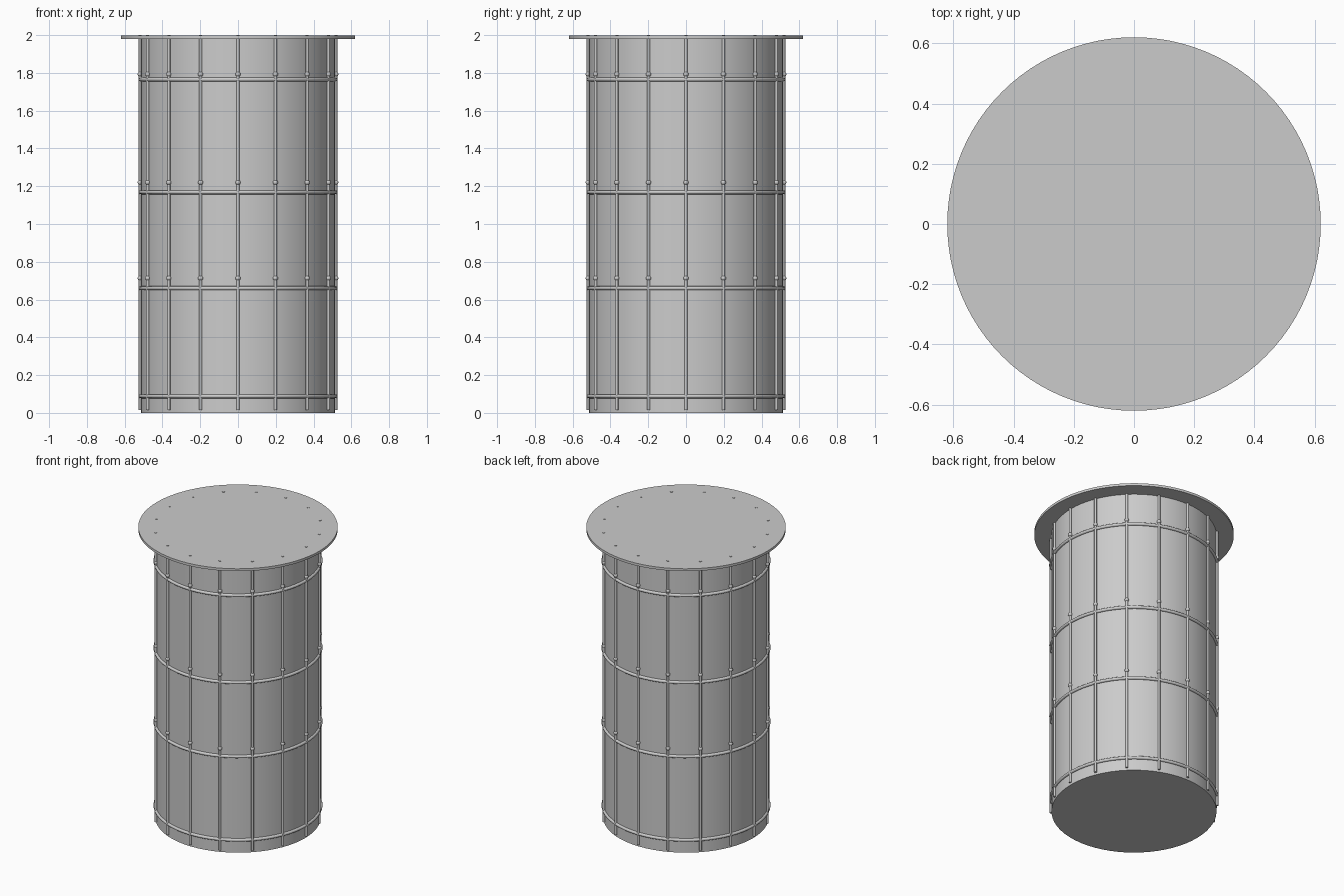
import bpy, math

if "Cube" in bpy.data.objects:
    bpy.data.objects.remove(bpy.data.objects["Cube"])

SIDES = 64
ROD_R = 0.518          # distance of the rods from the axis
grey = bpy.data.materials.new("plain_grey")
grey.diffuse_color = (0.6, 0.6, 0.6, 1)
grey.use_nodes = True
grey.node_tree.nodes["Principled BSDF"].inputs["Base Color"].default_value = grey.diffuse_color


def finish(name):
    ob = bpy.context.object
    ob.name = name
    ob.data.materials.append(grey)
    bpy.ops.object.shade_smooth_by_angle(angle=math.radians(40))
    return ob


def cylinder(name, r, z0, z1, sides, x=0, y=0):
    bpy.ops.mesh.primitive_cylinder_add(vertices=sides, radius=r, depth=z1 - z0,
                                        location=(x, y, (z0 + z1) / 2))
    return finish(name)


# drum and overhanging lid
cylinder("drum", 0.513, 0, 1.98, SIDES)
cylinder("lid", 0.62, 1.98, 1.997, 96)

# hoops around the drum
for i, z in enumerate((0.088, 0.66, 1.168, 1.765)):
    bpy.ops.mesh.primitive_torus_add(location=(0, 0, z), major_radius=0.515, minor_radius=0.0105,
                                     major_segments=SIDES, minor_segments=12)
    finish(f"hoop_{i + 1}")

# upright rods, each with three small knobs
for k in range(16):
    a = k * math.tau / 16
    x, y = ROD_R * math.cos(a), ROD_R * math.sin(a)
    cylinder(f"rod_{k + 1}", 0.008, 0.015, 2.0, 12, x, y)
    for j, z in enumerate((0.713, 1.22, 1.793)):
        bpy.ops.mesh.primitive_uv_sphere_add(segments=12, ring_count=8, radius=0.0135,
                                             location=(x, y, z))
        finish(f"knob_{k + 1}_{j + 1}")
